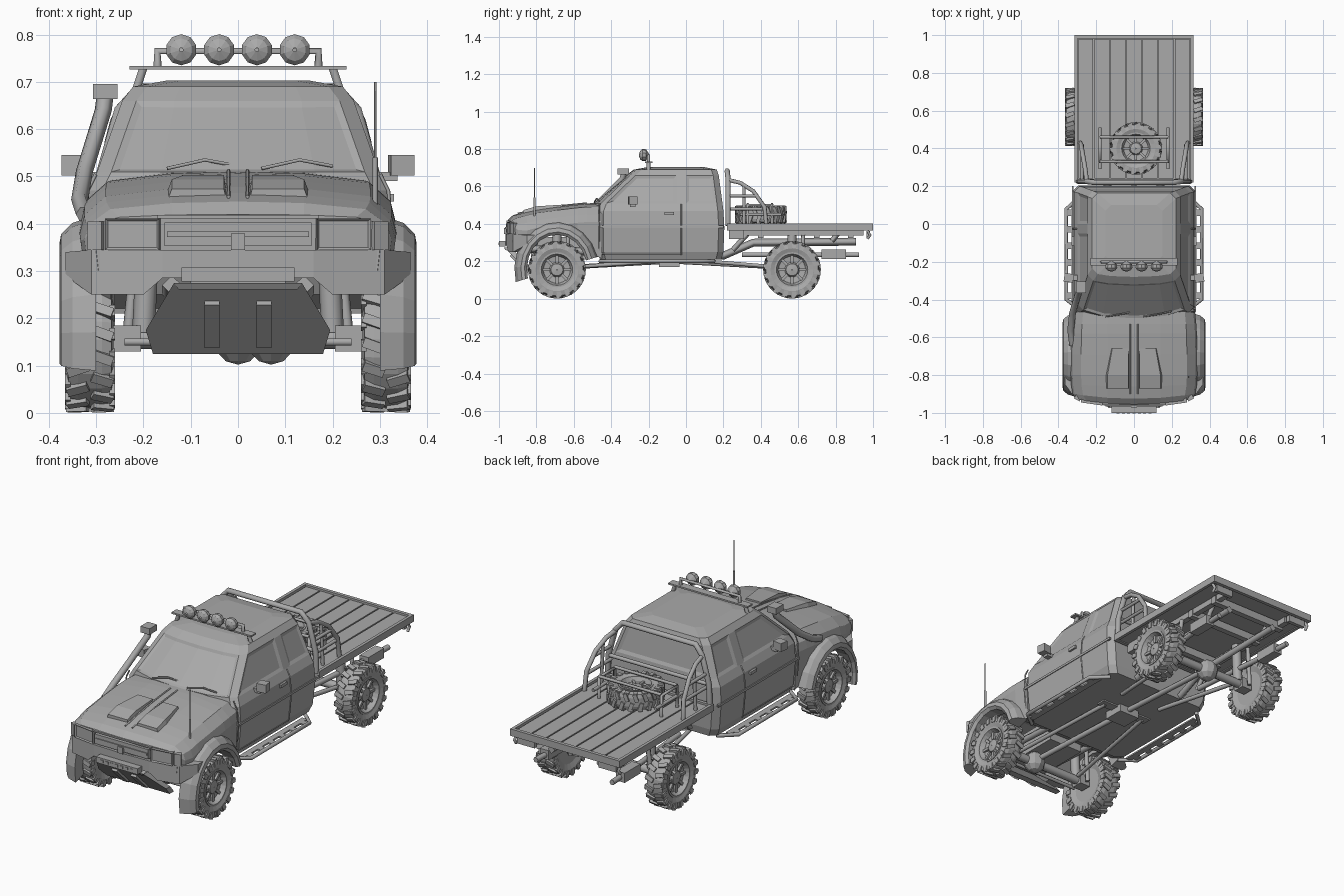
import bpy, bmesh
from math import pi, sin, cos, radians
from mathutils import Vector, Matrix

cube = bpy.data.objects.get("Cube")
if cube:
    bpy.data.objects.remove(cube)

grey = bpy.data.materials.new("plain_grey")
grey.use_nodes = True
GREY = (0.4, 0.4, 0.4, 1)
grey.diffuse_color = GREY
grey.node_tree.nodes["Principled BSDF"].inputs["Base Color"].default_value = GREY
SIDES = (("left", 1), ("right", -1))


def make(name, bm):
    bmesh.ops.recalc_face_normals(bm, faces=bm.faces)
    me = bpy.data.meshes.new(name)
    bm.to_mesh(me)
    bm.free()
    me.materials.append(grey)
    ob = bpy.data.objects.new(name, me)
    bpy.context.scene.collection.objects.link(ob)
    return ob


def add_box(bm, c, s, rot=Matrix()):
    bmesh.ops.create_cube(bm, size=1, matrix=Matrix.Translation(c) @ rot @ Matrix.Diagonal((*s, 1)))


def box(name, c, s, rot=Matrix()):
    bm = bmesh.new()
    add_box(bm, c, s, rot)
    return make(name, bm)


def tube(name, pts, r, res=1, cyclic=False):
    cu = bpy.data.curves.new(name, "CURVE")
    cu.dimensions = "3D"
    cu.bevel_depth, cu.bevel_resolution, cu.use_fill_caps = r, res, True
    sp = cu.splines.new("POLY")
    sp.points.add(len(pts) - 1)
    for p, q in zip(sp.points, pts):
        p.co = (*q, 1)
    sp.use_cyclic_u = cyclic
    tmp = bpy.data.objects.new(name + "_path", cu)
    bm = bmesh.new()
    me = bpy.data.meshes.new_from_object(tmp)
    bm.from_mesh(me)
    bpy.data.objects.remove(tmp)
    bpy.data.meshes.remove(me)
    return make(name, bm)


def loft(rings, caps=True, closed=True):
    bm = bmesh.new()
    vs = [[bm.verts.new(p) for p in r] for r in rings]
    n = len(rings[0])
    for a, b in zip(vs, vs[1:]):
        for i in range(n if closed else n - 1):
            j = (i + 1) % n
            bm.faces.new((a[i], a[j], b[j], b[i]))
    if caps:
        bm.faces.new(vs[0])
        bm.faces.new(vs[-1])
    bmesh.ops.recalc_face_normals(bm, faces=bm.faces)
    return bm


def mirrored(half):
    return half + [(-p[0], p[1], p[2]) for p in reversed(half) if abs(p[0]) > 1e-6]


def spin(profile, n, a0=0.0, a1=2 * pi):
    """Rings of (x, radius) profile turned about the x axis."""
    return [[(x, r * cos(a0 + (a1 - a0) * i / n), r * sin(a0 + (a1 - a0) * i / n)) for x, r in profile]
            for i in range(n + 1)]


# Cab: stacked horizontal slices (z, front, back, half width, bow of the front)
LEVELS = [(.21, -.46, .19, .295, 0), (.25, -.47, .2, .312, 0), (.38, -.47, .205, .325, .01),
          (.47, -.47, .2, .318, .02), (.51, -.455, .195, .298, .045), (.66, -.3, .175, .245, .02),
          (.69, -.265, .165, .222, .015), (.703, -.2, .1, .15, .01)]


def cab_slice(z, f, b, w, bow):
    return mirrored([(0, f - bow, z), (w * .55, f - bow * .7, z), (w - .03, f, z), (w, f + .03, z),
                     (w, -.05, z), (w, .0, z), (w, b - .03, z), (w - .03, b, z)])


def side_x(z):
    for a, b in zip(LEVELS, LEVELS[1:]):
        if a[0] <= z <= b[0]:
            return a[3] + (b[3] - a[3]) * (z - a[0]) / (b[0] - a[0])


bm = loft([cab_slice(*l) for l in LEVELS])
glass = [f for f in bm.faces if .55 < f.calc_center_median().z < .62]
screen = [f for f in glass if f.normal.y < -.6]
panes = [f for f in glass if f.normal.y > .8 or (abs(f.normal.x) > .8 and f.calc_area() > .015)]
bmesh.ops.inset_region(bm, faces=screen, thickness=.014, depth=-.006, use_even_offset=True)
bmesh.ops.inset_individual(bm, faces=panes, thickness=.016, depth=-.006, use_even_offset=True)
make("cab", bm)

# Front clip: cross sections (y, bow, half width, top, bottom, shoulder drop)
clip = []
for y, c, w, t, b, d in [(-.955, .3, .305, .42, .3, .3), (-.925, .25, .325, .447, .29, .8), (-.86, .1, .333, .465, .29, 1),
                         (-.8, 0, .335, .478, .34, 1), (-.69, 0, .335, .493, .36, 1), (-.58, 0, .333, .506, .34, 1),
                         (-.53, 0, .33, .51, .25, 1), (-.45, 0, .322, .512, .215, 1)]:
    half = [(0, t), (.14, t - .004 * d), (w - .055, t - .02 * d), (w - .01, t - .06 * d), (w, t - .1 * d), (w - .01, b), (0, b)]
    clip.append(mirrored([(x, y + c * x * x, z) for x, z in half]))
make("front_clip", loft(clip))

# Front bumper with light strip and skid plate
stations = [(0, -.965, .285, .345), (.16, -.96, .285, .345), (.2, -.95, .25, .345), (.31, -.925, .25, .345), (.365, -.85, .29, .34)]
stations = [(-s[0], *s[1:]) for s in reversed(stations[1:])] + stations
make("front_bumper", loft([[(x, y, a), (x, y, b), (x, y + .06, b), (x, y + .06, a)] for x, y, a, b in stations]))
box("light_strip", (0, -.982, .293), (.24, .036, .03))
for i in range(7):
    box("strip_lamp", ((i - 3) * .028, -1, .293), (.016, .006, .013))


def skid(x, z, off=0):
    return (x, -.985 + (.285 - z) * 1.03 + off, z)


outline = [(.135, .275), (.195, .175), (.18, .125)]
outline += [(-x, z) for x, z in reversed(outline)]
bm = loft([[skid(x, z) for x, z in outline], [skid(x, z, .035) for x, z in outline]])
front = min(bm.faces, key=lambda f: f.calc_center_median().y)
bmesh.ops.inset_individual(bm, faces=[front], thickness=.013, depth=-.014)
make("skid_plate", bm)

# Grille, lamps, hood details
box("grille", (0, -.952, .378), (.31, .02, .05))
box("grille_bar", (0, -.962, .378), (.3, .01, .012))
box("grille_shield", (0, -.966, .362), (.03, .012, .034))
box("hood_lip", (0, -.953, .415), (.34, .012, .008))
for side, s in SIDES:
    turn = Matrix.Rotation(s * .14, 4, "Z")
    bm = bmesh.new()
    add_box(bm, (s * .222, -.938, .378), (.115, .03, .066), turn)
    bmesh.ops.recalc_face_normals(bm, faces=bm.faces)
    lens = min(bm.faces, key=lambda f: f.normal.y)
    bmesh.ops.inset_individual(bm, faces=[lens], thickness=.007, depth=-.006)
    make(side + "_headlight", bm)
    box(side + "_corner_lamp", (s * .296, -.918, .375), (.034, .03, .06), Matrix.Rotation(s * .5, 4, "Z"))
    box(side + "_skid_rib", skid(s * .055, .19, -.002), (.032, .02, .13), Matrix.Rotation(radians(46), 4, "X"))
    make(side + "_hood_scoop", loft([[(s * .02, y, z - .04), (s * a, y, z - .04), (s * (a - .015), y, z), (s * .03, y, z)]
                                     for y, a, z in ((-.87, .155, .474), (-.8, .155, .494), (-.66, .13, .503))]))
    tube(side + "_hood_ridge", [(s * .02, -.9, .457), (s * .02, -.69, .496), (s * .02, -.53, .512)], .004)
    tube(side + "_wiper", [(s * .1 - .05, -.49, .517), (s * .1 + .03, -.478, .535), (s * .1 + .1, -.462, .522)], .004)

    # Wheel arch flare
    ring = spin([(.3, .262), (.35, .245), (.374, .222), (.378, .2), (.365, .185), (.3, .185)], 10, radians(-75), radians(105))
    make(side + "_arch_flare", loft([[(s * x, -.69 - z * .87, .157 + y) for x, y, z in r] for r in ring]))

    # Mirror, door seams, handles
    box(side + "_mirror", (s * .345, -.285, .524), (.05, .045, .043), Matrix.Rotation(s * .15, 4, "Z"))
    box(side + "_mirror_arm", (s * .312, -.285, .5), (.05, .03, .02))
    for y in (-.465, -.025):
        tube(side + "_door_seam", [(s * side_x(z), y, z) for z in (.235, .25, .38, .47, .505)], .004, 0)
    tube(side + "_sill_seam", [(s * side_x(.24), y, .24) for y in (-.46, -.03)], .004, 0)
    box(side + "_door_handle", (s * .322, -.09, .455), (.016, .05, .016))
    box(side + "_door_trim", (s * .324, -.13, .385), (.01, .66, .012))

    # Step slider: tube frame, slotted plate from cross bars
    tube(side + "_step_frame", [(s * .28, -.46, .2), (s * .358, -.4, .2), (s * .358, .08, .2), (s * .28, .15, .2)], .01)
    box(side + "_step_plate", (s * .315, -.16, .2), (.03, .52, .008))
    for i in range(6):
        box(side + "_step_rung", (s * .34, -.38 + i * .088, .2), (.04, .035, .008))

    # Chassis rail, links, springs
    tube(side + "_chassis_rail", [(s * .14, -.9, .27), (s * .14, -.5, .25), (s * .14, .2, .23), (s * .14, .36, .3), (s * .14, .91, .305)], .021, 0)
    tube(side + "_front_link", [(s * .19, -.66, .165), (s * .12, -.08, .205)], .011)
    tube(side + "_rear_link", [(s * .19, .54, .165), (s * .12, .05, .205)], .011)
    for y, end in ((-.69, "front"), (.567, "rear")):
        tube(f"{side}_{end}_spring", [(s * .2, y, .17), (s * .19, y, .37)], .024, 2)
        tube(f"{side}_{end}_damper", [(s * .235, y + .05, .14), (s * .215, y + .06, .34)], .012)
        box(f"{side}_{end}_hub_mount", (s * .235, y, .157), (.06, .06, .055))

    # Deck supports, exhaust, tail lamps, hook
    tube(side + "_deck_brace_a", [(s * .2, .25, .26), (s * .2, .34, .36)], .014, 0)
    tube(side + "_deck_brace_b", [(s * .17, .78, .31), (s * .17, .83, .37)], .014, 0)
    box(side + "_deck_bracket", (s * .22, .27, .345), (.03, .08, .05))
    box(side + "_deck_beam", (s * .2, .6, .352), (.03, .7, .03))
    tube(side + "_exhaust_pipe", [(s * .17, .3, .235), (s * .21, .72, .235), (s * .22, .925, .235)], .014)
    box(side + "_muffler", (s * .22, .79, .238), (.05, .13, .05))
    box(side + "_tail_lamp", (s * .235, .975, .345), (.1, .02, .035))
    tube(side + "_deck_hook", [(s * .3, .97, .365), (s * .3, .985, .34), (s * .3, .97, .32)], .008)

    # Side hoop behind the cab
    tube(side + "_hoop", [(s * .25, .225, .635), (s * .258, .29, .62), (s * .27, .36, .575), (s * .28, .42, .49), (s * .285, .43, .39)], .012)
    for z, y in ((.55, .38), (.48, .42)):
        tube(side + "_hoop_rail", [(s * .275, .225, z), (s * .275, y, z)], .009)
    tube(side + "_hoop_post", [(s * .272, .31, .39), (s * .262, .31, .61)], .009)
    # Roof rack foot and spare rack side
    tube(side + "_rack_foot", [(s * .215, -.2, .685), (s * .2, -.2, .73)], .01)
    tube(side + "_spare_rack_post", [(s * .18, .33, .39), (s * .18, .33, .5), (s * .18, .46, .5), (s * .18, .46, .39)], .009)
    tube(side + "_spare_rack_rail", [(s * .18, .29, .45), (s * .18, .51, .45)], .009)

# Headboard frame and spare rack bars
tube("headboard_frame", mirrored([(.295, .225, .39), (.29, .225, .5), (.25, .225, .64), (.21, .22, .685)]), .014)
tube("headboard_bar", [(-.28, .228, .5), (.28, .228, .5)], .01)
for y in (.33, .46):
    tube("spare_rack_bar", [(-.18, y, .505), (.18, y, .505)], .008)

# Flat deck
box("deck_floor", (0, .61, .377), (.62, .77, .014))
for i in range(7):
    box("deck_plank", ((i - 3) * .085, .61, .387), (.078, .74, .01))
for s in (1, -1):
    box("deck_side_rim", (s * .307, .61, .383), (.016, .78, .036))
    box("deck_end_rim", (0, .61 + s * .381, .383), (.62, .018, .036))
for y in (.4, .7, .88):
    box("deck_cross_beam", (0, y, .345), (.44, .03, .04))

# Roof light bar
box("rack_shelf", (0, -.2, .73), (.46, .04, .008))
tube("lamp_bar", mirrored([(.17, -.2, .73), (.17, -.2, .765)]), .009)
for x in (-.12, -.04, .04, .12):
    rings = spin([(-.03, .004), (-.022, .024), (-.01, .033), (.008, .031), (.026, .004)], 10)
    make("roof_lamp", loft([[(x + c, -.222 + a, .768 + b) for a, b, c in r] for r in rings], caps=False, closed=False))

# Snorkel and aerial
tube("snorkel", [(-.325, -.64, .42), (-.335, -.56, .45), (-.325, -.47, .51), (-.285, -.34, .64), (-.28, -.33, .68)], .018)
box("snorkel_head", (-.281, -.335, .68), (.052, .06, .032))
tube("aerial", [(.29, -.81, .44), (.29, -.81, .7)], .0025)
tube("aerial_base", [(.29, -.81, .44), (.29, -.81, .54)], .006)

# Axles, driveline
for y, dx, end in ((-.69, .07, "front"), (.567, 0, "rear")):
    tube(end + "_axle", [(-.27, y, .157), (.27, y, .157)], .022, 2)
    bm = bmesh.new()
    bmesh.ops.create_uvsphere(bm, u_segments=10, v_segments=6, radius=.055, matrix=Matrix.Translation((dx, y, .157)))
    make(end + "_differential", bm)
    tube(end + "_driveshaft", [(dx, y, .165), (0, -.08, .2)], .014)
box("transfer_case", (0, -.09, .2), (.12, .11, .06))
box("engine_sump", (0, -.68, .27), (.2, .3, .12))
box("gearbox_member", (0, -.08, .215), (.3, .05, .025))
tube("track_rod", [(-.24, -.75, .15), (.24, -.75, .15)], .009)


# Wheels: lugged tyre and spoked rim
def wheel(name, place):
    tyre = loft(spin([(-.04, .088), (-.05, .115), (-.045, .14), (-.025, .146), (.025, .146), (.045, .14),
                      (.05, .115), (.04, .088)], 24), caps=False)
    for i in range(18):
        for s in (1, -1):
            turn = Matrix.Rotation(2 * pi * (i + s * .25) / 18, 4, "X")
            add_box(tyre, turn @ Vector((s * .026, 0, .145)), (.046, .021, .017), turn @ Matrix.Rotation(s * .35, 4, "Z"))
            add_box(tyre, turn @ Vector((s * .047, 0, .132)), (.011, .024, .03), turn)
    rim = loft(spin([(-.04, .09), (.046, .094), (.046, .084), (.02, .072), (.016, .04), (.03, .032), (.034, .002), (-.04, .002)], 24),
               caps=False)
    for i in range(8):
        turn = Matrix.Rotation(2 * pi * i / 8, 4, "X")
        add_box(rim, turn @ Vector((.022, 0, .056)), (.014, .014, .04), turn)
    for part, b in (("_tyre", tyre), ("_rim", rim)):
        bmesh.ops.remove_doubles(b, verts=b.verts, dist=1e-5)
        bmesh.ops.transform(b, matrix=place, verts=b.verts)
        make(name + part, b)


for side, s in SIDES:
    for y, end in ((-.69, "front"), (.567, "rear")):
        face = Matrix.Rotation(0 if s > 0 else pi, 4, "Z")
        wheel(f"{side}_{end}", Matrix.Translation((s * .313, y, .155)) @ face)
wheel("spare", Matrix.Translation((.01, .4, .45)) @ Matrix.Rotation(-pi / 2, 4, "Y") @ Matrix.Scale(.9, 4))
